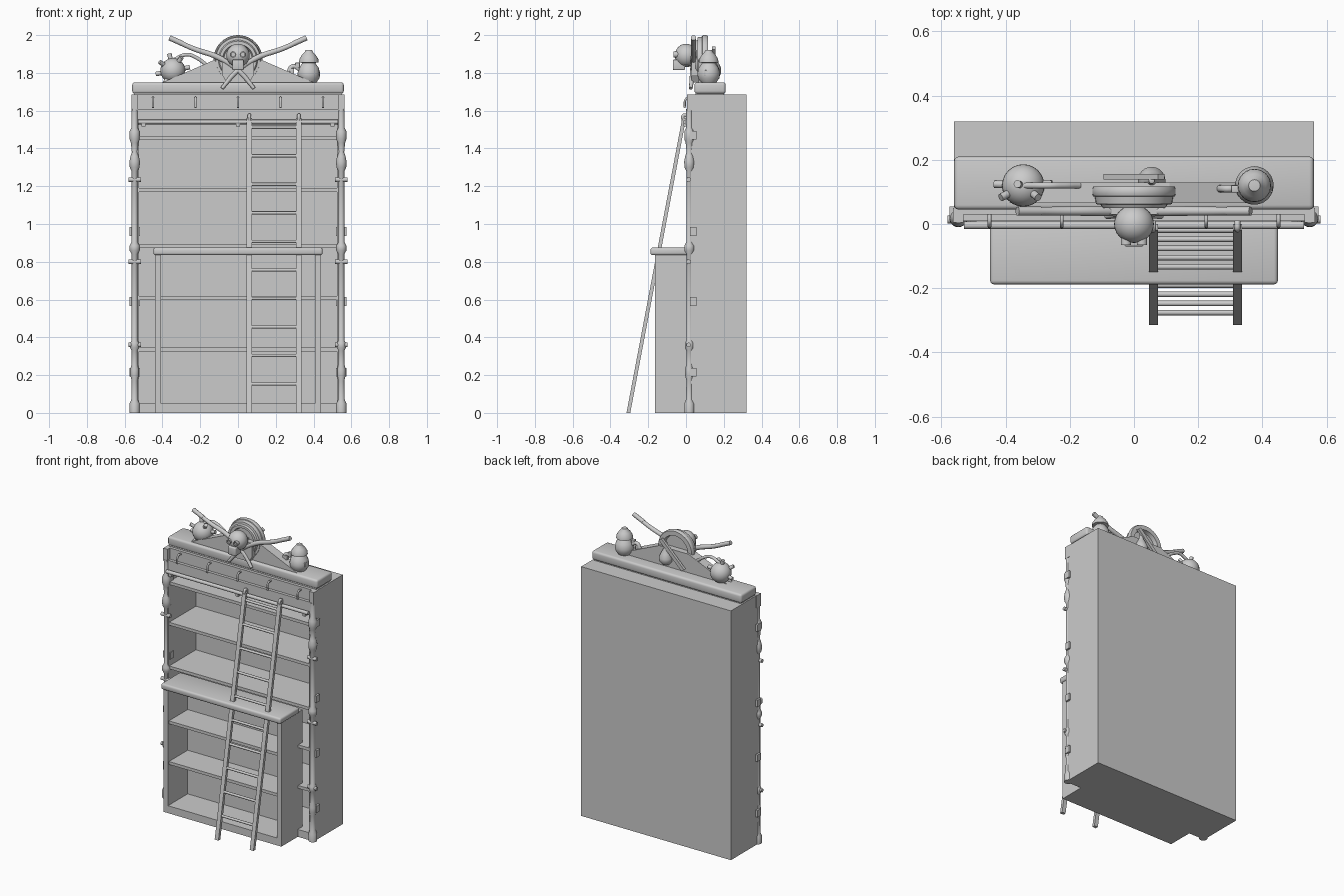
import bpy, bmesh, math
from mathutils import Vector, Matrix


def link(name, bm, smooth=True):
    bmesh.ops.recalc_face_normals(bm, faces=bm.faces[:])
    me = bpy.data.meshes.new(name)
    bm.to_mesh(me)
    bm.free()
    ob = bpy.data.objects.new(name, me)
    bpy.context.collection.objects.link(ob)
    if smooth:
        bpy.ops.object.select_all(action='DESELECT')
        ob.select_set(True)
        bpy.context.view_layer.objects.active = ob
        bpy.ops.object.shade_smooth_by_angle(angle=math.radians(35))
    return ob


def box(name, x0, x1, y0, y1, z0, z1, bevel=0.0):
    bm = bmesh.new()
    bmesh.ops.create_cube(bm, size=1)
    bmesh.ops.scale(bm, vec=(x1 - x0, y1 - y0, z1 - z0), verts=bm.verts)
    bmesh.ops.translate(bm, vec=((x0 + x1) / 2, (y0 + y1) / 2, (z0 + z1) / 2), verts=bm.verts)
    if bevel:
        bmesh.ops.bevel(bm, geom=bm.edges[:], offset=bevel, segments=3, profile=0.5, affect='EDGES')
    return link(name, bm, bevel > 0)


def lathe(name, profile, at, axis=(0, 0, 1), n=24):
    """Spin (radius, height) points round an axis through a point."""
    bm = bmesh.new()
    rot = Vector((0, 0, 1)).rotation_difference(Vector(axis)).to_matrix()
    rings = []
    for r, h in profile:
        count = n if r > 1e-5 else 1
        rings.append([bm.verts.new(rot @ Vector((r * math.cos(2 * math.pi * i / n),
                      r * math.sin(2 * math.pi * i / n), h)) + Vector(at)) for i in range(count)])
    for a, b in zip(rings, rings[1:]):
        for i in range(n):
            j = (i + 1) % n
            quad = [a[i % len(a)], a[j % len(a)], b[j % len(b)], b[i % len(b)]]
            face = list(dict.fromkeys(quad))
            if len(face) > 2:
                bm.faces.new(face)
    for ring in (rings[0], rings[-1]):
        if len(ring) > 2:
            bm.faces.new(ring)
    return link(name, bm)


def rod(name, a, b, r, n=16):
    d = Vector(b) - Vector(a)
    return lathe(name, [(r, 0), (r, d.length)], a, d.normalized(), n)


def ball(name, at, r, sc=(1, 1, 1)):
    bm = bmesh.new()
    bmesh.ops.create_uvsphere(bm, u_segments=24, v_segments=16, radius=r)
    bmesh.ops.scale(bm, vec=sc, verts=bm.verts)
    bmesh.ops.translate(bm, vec=at, verts=bm.verts)
    return link(name, bm)


def tube(name, pts, r, taper=None):
    cu = bpy.data.curves.new(name, 'CURVE')
    cu.dimensions = '3D'
    cu.bevel_depth, cu.bevel_resolution, cu.use_fill_caps = r, 3, True
    sp = cu.splines.new('BEZIER')
    sp.bezier_points.add(len(pts) - 1)
    sp.resolution_u = 6
    for i, (bp, p) in enumerate(zip(sp.bezier_points, pts)):
        bp.co = p
        bp.handle_left_type = bp.handle_right_type = 'AUTO'
        bp.radius = taper[i] if taper else 1
    ob = bpy.data.objects.new(name, cu)
    bpy.context.collection.objects.link(ob)
    bpy.ops.object.select_all(action='DESELECT')
    ob.select_set(True)
    bpy.context.view_layer.objects.active = ob
    bpy.ops.object.convert(target='MESH')
    return bpy.context.object


def slab(name, outline, y0, y1):
    bm = bmesh.new()
    f = bm.faces.new([bm.verts.new((x, y0, z)) for x, z in outline])
    ext = bmesh.ops.extrude_face_region(bm, geom=[f])['geom']
    bmesh.ops.translate(bm, vec=(0, y1 - y0, 0), verts=[v for v in ext if isinstance(v, bmesh.types.BMVert)])
    return link(name, bm, False)


# main bookcase
for s in (-1, 1):
    x0, x1 = sorted((s * 0.56, s * 0.525))
    box("case_side", x0, x1, 0.01, 0.32, 0, 1.61)
box("case_back", -0.56, 0.56, 0.30, 0.32, 0, 1.685)
box("case_top", -0.56, 0.56, 0.03, 0.32, 1.605, 1.685)
box("case_base", -0.56, 0.56, 0.01, 0.32, 0, 0.05)
box("frieze_board", -0.53, 0.53, 0.01, 0.035, 1.53, 1.61)
for z in (0.335, 0.61, 0.885, 1.18, 1.455):
    box("shelf", -0.53, 0.53, 0.015, 0.305, z - 0.01, z + 0.01)

# projecting lower cabinet
for s in (-1, 1):
    x0, x1 = sorted((s * 0.44, s * 0.408))
    box("cabinet_side", x0, x1, -0.165, 0.06, 0, 0.84)
box("cabinet_base", -0.44, 0.44, -0.165, 0.06, 0, 0.05)
box("cabinet_back", -0.44, 0.44, 0.045, 0.06, 0, 0.84)
for z in (0.335, 0.61):
    box("cabinet_shelf", -0.41, 0.41, -0.155, 0.05, z - 0.01, z + 0.01)
box("counter_top", -0.448, 0.448, -0.188, 0.02, 0.835, 0.875, 0.012)

# cornice
box("cornice", -0.56, 0.56, 0.045, 0.21, 1.69, 1.75, 0.014)
box("cornice_lower", -0.55, 0.55, 0.05, 0.20, 1.68, 1.70)

# turned side posts with collars, clamps and brackets
post = [(0.027, 0), (0.027, 0.05), (0.018, 0.07), (0.016, 0.17), (0.023, 0.20), (0.023, 0.23), (0.016, 0.26),
        (0.016, 0.33), (0.024, 0.345), (0.024, 0.37), (0.016, 0.385), (0.016, 0.84), (0.027, 0.86), (0.027, 0.885),
        (0.016, 0.905), (0.016, 1.28), (0.026, 1.30), (0.028, 1.33), (0.022, 1.36), (0.015, 1.38),
        (0.020, 1.43), (0.027, 1.45), (0.027, 1.49), (0.017, 1.51), (0.017, 1.61)]
for s in (-1, 1):
    x = s * 0.547
    lathe("side_post", post, (x, 0.018, 0), n=20)
    for z in (0.36, 0.80, 1.235):
        rod("post_clamp", (x - 0.034, 0.014, z), (x + 0.034, 0.014, z), 0.012)
    for z in (0.215, 0.59, 0.96, 1.47):
        box("post_bracket", x - 0.027, x + 0.027, 0.02, 0.055, z - 0.023, z + 0.023)
    box("post_cap", x - 0.016, x + 0.016, 0.005, 0.05, 1.60, 1.685)

# ladder rail and hooks
rod("ladder_rail", (-0.53, -0.004, 1.54), (0.53, -0.004, 1.54), 0.012)
for x in (-0.5, 0, 0.5):
    box("rail_bracket", x - 0.01, x + 0.01, -0.012, 0.02, 1.515, 1.54)
for x in (-0.45, -0.225, 0, 0.225, 0.45):
    tube("hanging_hook", [(x, 0.035, 1.665), (x, 0.003, 1.665), (x, -0.008, 1.615)], 0.006)

# leaning ladder
def lean(z):
    return -0.305 + 0.295 * z / 1.56
for x in (0.06, 0.322):
    slab_pts = [(-0.315, 0), (-0.295, 0), (0.0, 1.56), (-0.02, 1.56)]
    ob = slab("ladder_stile", slab_pts, -0.014, 0.014)
    ob.data.transform(Matrix.Translation((x, 0, 0)) @ Matrix.Rotation(math.pi / 2, 4, 'Z'))
    tube("ladder_hook", [(x, -0.015, 1.545), (x, -0.013, 1.575), (x, 0.004, 1.572), (x, 0.013, 1.54)], 0.009)
for i in range(10):
    z = 0.153 + 0.151 * i
    rod("ladder_rung", (0.06, lean(z), z), (0.322, lean(z), z), 0.0085, 12)

# pediment
slab("pediment", [(-0.41, 1.745), (0.41, 1.745), (0.11, 1.875), (-0.11, 1.875)], 0.065, 0.13)
slab("crest_plate", [(-0.06, 1.75), (0.06, 1.75), (0.085, 1.79), (0.085, 1.88), (-0.085, 1.88), (-0.085, 1.79)], 0.03, 0.07)

# round crest, its axis running front to back
lathe("crest_wheel", [(0, 0.02), (0.075, 0.02), (0.082, 0), (0.098, 0), (0.104, 0.01), (0.118, 0.012), (0.122, 0.035),
                      (0.127, 0.037), (0.13, 0.045), (0.13, 0.058), (0.125, 0.067), (0.095, 0.067), (0.09, 0.04),
                      (0, 0.04)], (0, 0.05, 1.87), (0, 1, 0), 40)

# skull
ball("skull", (0, 0.0, 1.892), 0.062, (1, 0.95, 1))
box("skull_neck", -0.035, 0.035, -0.01, 0.07, 1.84, 1.89)
box("skull_jaw", -0.03, 0.03, -0.07, -0.005, 1.815, 1.87, 0.006)
for s in (-1, 1):
    lathe("skull_eye", [(0.010, -0.002), (0.010, 0.008), (0.016, 0.008), (0.016, -0.015)],
          (s * 0.025, -0.058, 1.897), (0, -1, 0), 16)

# crossed curved arms with grips and tips
for s in (-1, 1):
    tube("crossed_arm", [(s * 0.345, 0.04, 1.978), (s * 0.24, 0.04, 1.93), (s * 0.10, 0.04, 1.88),
                         (s * -0.01, 0.035, 1.805), (s * -0.085, 0.025, 1.718)], 0.014, (0.85, 1, 1.1, 1, 0.7))
    rod("arm_tip", (s * 0.29, 0.04, 1.953), (s * 0.363, 0.04, 1.986), 0.014)

# spiked round charge with fuse
c = Vector((-0.345, 0.12, 1.812))
ball("round_charge", c, 0.066)
for k in range(8):
    a = 2 * math.pi * k / 8 + 0.2
    d = Vector((math.cos(a), 0.25 * (-1) ** k - 0.2, math.sin(a))).normalized()
    rod("charge_stud", c + d * 0.055, c + d * 0.092, 0.012, 12)
tube("charge_fuse", [(-0.34, 0.12, 1.87), (-0.27, 0.12, 1.897), (-0.22, 0.12, 1.88), (-0.17, 0.12, 1.845)], 0.01)

# stoppered flask
lathe("flask", [(0, 0), (0.04, 0), (0.057, 0.025), (0.06, 0.05), (0.052, 0.08), (0.038, 0.098), (0.034, 0.105),
                (0.052, 0.108), (0.05, 0.125), (0.036, 0.148), (0.022, 0.162), (0.018, 0.172), (0, 0.174)],
      (0.375, 0.12, 1.748))
tube("flask_handle", [(0.325, 0.11, 1.82), (0.29, 0.11, 1.835), (0.265, 0.11, 1.80)], 0.012)
for x, z in ((0.285, 1.81), (0.315, 1.84), (0.42, 1.80)):
    box("flask_stud", x - 0.012, x + 0.012, 0.098, 0.12, z - 0.014, z + 0.014, 0.003)

# rear pear and slanting stick
lathe("rear_pear", [(0, 0), (0.025, 0.005), (0.042, 0.028), (0.043, 0.05), (0.03, 0.08), (0.014, 0.11), (0.009, 0.15),
                    (0, 0.155)], (0.055, 0.135, 1.765))
st = slab("rear_stick", [(-0.095, 1.775), (-0.075, 1.76), (0.095, 1.925), (0.075, 1.94)], 0.138, 0.156)
